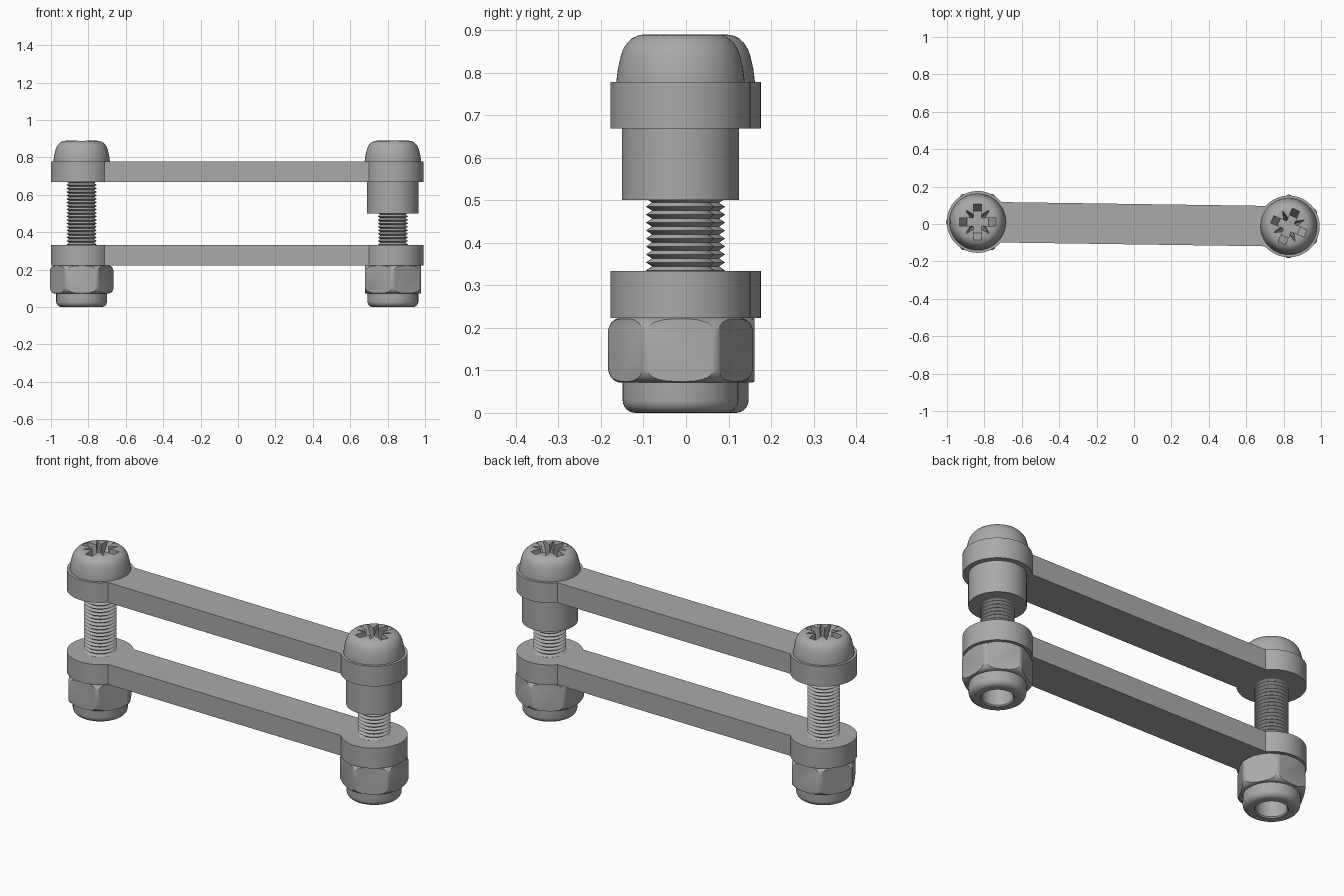
import bpy, bmesh
from math import radians, pi, sin, cos, atan2, asin, hypot
from mathutils import Matrix, Vector

if "Cube" in bpy.data.objects:
    bpy.data.objects.remove(bpy.data.objects["Cube"], do_unlink=True)

steel = bpy.data.materials.new("grey_steel")
steel.use_nodes = True
GREY = (0.4, 0.4, 0.4, 1)
steel.diffuse_color = GREY
steel.node_tree.nodes["Principled BSDF"].inputs["Base Color"].default_value = GREY

LEFT_END = Vector((-0.836, 0.011, 0))
RIGHT_END = Vector((0.828, -0.013, 0))


def finish(bm, name, loc=(0, 0, 0)):
    bmesh.ops.recalc_face_normals(bm, faces=bm.faces)
    mesh = bpy.data.meshes.new(name)
    bm.to_mesh(mesh)
    bm.free()
    mesh.materials.append(steel)
    ob = bpy.data.objects.new(name, mesh)
    ob.location = loc
    bpy.context.collection.objects.link(ob)
    return ob


def activate(ob):
    bpy.ops.object.select_all(action='DESELECT')
    ob.select_set(True)
    bpy.context.view_layer.objects.active = ob


def smooth(ob, angle=32):
    activate(ob)
    bpy.ops.object.shade_smooth_by_angle(angle=radians(angle))


def lathe(name, profile, loc, closed=False, steps=64):
    bm = bmesh.new()
    vs = [bm.verts.new((r, 0, z)) for r, z in profile]
    pairs = list(zip(vs, vs[1:])) + ([(vs[-1], vs[0])] if closed else [])
    edges = [bm.edges.new(p) for p in pairs]
    bmesh.ops.spin(bm, geom=vs + edges, cent=(0, 0, 0), axis=(0, 0, 1),
                   angle=2 * pi, steps=steps, use_duplicate=False)
    bmesh.ops.remove_doubles(bm, verts=bm.verts, dist=0.0001)
    return finish(bm, name, loc)


def hull(name, points, loc, turn):
    bm = bmesh.new()
    for p in points:
        bm.verts.new(p)
    bmesh.ops.convex_hull(bm, input=bm.verts)
    bm.transform(Matrix.Rotation(turn, 4, 'Z'))
    return finish(bm, name, loc)


def boolean(ob, cutter, operation):
    activate(ob)
    mod = ob.modifiers.new("cut", 'BOOLEAN')
    mod.operation = operation
    mod.solver = 'EXACT'
    mod.object = cutter
    bpy.context.view_layer.update()
    bpy.ops.object.modifier_apply(modifier=mod.name)
    bpy.data.objects.remove(cutter, do_unlink=True)


def link(name, z0, z1, ring=0.165, half=0.108):
    # Round eyes at both ends joined by a straight bar, as one outline
    d = RIGHT_END - LEFT_END
    tilt, open_a, n = atan2(d.y, d.x), asin(half / ring), 44
    bm = bmesh.new()
    outline = []
    for centre, base in ((LEFT_END, tilt), (RIGHT_END, tilt + pi)):
        for i in range(n + 1):
            a = base + open_a + (2 * pi - 2 * open_a) * i / n
            outline.append(bm.verts.new((centre.x + ring * cos(a), centre.y + ring * sin(a), z0)))
    face = bm.faces.new(outline)
    top = bmesh.ops.extrude_face_region(bm, geom=[face])
    moved = [g for g in top["geom"] if isinstance(g, bmesh.types.BMVert)]
    bmesh.ops.translate(bm, verts=moved, vec=(0, 0, z1 - z0))
    smooth(finish(bm, name))


def bolt_head(name, loc, turn):
    profile = [(0, 0.77), (0.151, 0.77), (0.151, 0.778), (0.147, 0.81), (0.14, 0.84),
               (0.134, 0.856), (0.125, 0.87), (0.113, 0.881), (0.098, 0.888), (0.08, 0.89), (0, 0.89)]
    head = lathe(name, profile, loc)
    top, low = 0.9, 0.82
    # Cross slots with sloping ends
    for k in range(2):
        arm = [(sx * r, sy * 0.021, z) for r, z in ((0.104, top), (0.058, low))
               for sx in (-1, 1) for sy in (-1, 1)]
        boolean(head, hull("arm_cutter", arm, loc, turn + k * pi / 2), 'DIFFERENCE')
    # Narrow pointed notches between the slots
    for k in range(2):
        notch = []
        for s in (-1, 1):
            notch += [(s * 0.096, 0, top), (s * 0.034, 0, low)]
            notch += [(s * 0.022, t * w, z) for t in (-1, 1) for w, z in ((0.018, top), (0.012, low))]
        boolean(head, hull("notch_cutter", notch, loc, turn + pi / 4 + k * pi / 2), 'DIFFERENCE')
    smooth(head)


def bolt_thread(name, loc, z0=0.12, z1=0.775, pitch=0.0187):
    profile = [(0, z0)]
    z = z0
    while z < z1:
        profile += [(0.067, z), (0.081, z + pitch / 2)]
        z += pitch
    profile += [(0.067, z1 + 0.02), (0, z1 + 0.02)]
    smooth(lathe(name, profile, loc, steps=48), 30)


def lock_nut(side, loc, turn):
    # Hexagon with softened corners, trimmed by a rounded envelope
    bm = bmesh.new()
    bmesh.ops.create_cone(bm, cap_ends=True, segments=6, radius1=0.173, radius2=0.173, depth=0.3,
                          matrix=Matrix.Rotation(turn, 4, 'Z') @ Matrix.Translation((0, 0, 0.15)))
    upright = [e for e in bm.edges if abs(e.verts[0].co.z - e.verts[1].co.z) > 0.1]
    bmesh.ops.bevel(bm, geom=upright, offset=0.01, segments=3, affect='EDGES', profile=0.5)
    nut = finish(bm, side + "_nut", loc)
    half = [(0.146, 0), (0.155, 0.004), (0.163, 0.011), (0.168, 0.021), (0.172, 0.035)]
    z0, z1, bore = 0.072, 0.223, 0.075
    rim = [(r, z0 + h) for r, h in half] + [(r, z1 - h) for r, h in reversed(half)]
    envelope = lathe("envelope_cutter", [(bore, z0)] + rim + [(bore, z1)], loc, closed=True)
    boolean(nut, envelope, 'INTERSECT')
    smooth(nut, 28)
    # Rounded collar below the hexagon
    collar = [(bore, 0.09), (bore, 0.006), (0.081, 0)]
    collar += [(0.106 + 0.03 * sin(a), 0.03 - 0.03 * cos(a)) for a in [pi / 12 * i for i in range(7)]]
    collar += [(0.136, 0.09)]
    smooth(lathe(side + "_nut_collar", collar, loc, closed=True))


link("lower_link", 0.223, 0.333)
link("upper_link", 0.669, 0.778)

for side, loc, head_turn, nut_turn in (("right", LEFT_END, 0, pi / 6),
                                       ("left", RIGHT_END, radians(-23), 0)):
    bolt_head(side + "_bolt_head", loc, head_turn)
    bolt_thread(side + "_bolt_thread", loc)
    # create_cone starts its first corner on the y or x axis; turn picks flats or corners
    lock_nut(side, loc, nut_turn)

# Spacer sleeve under the upper link on one bolt
smooth(lathe("spacer_sleeve", [(0, 0.5), (0.138, 0.5), (0.138, 0.672), (0, 0.672)], RIGHT_END))
